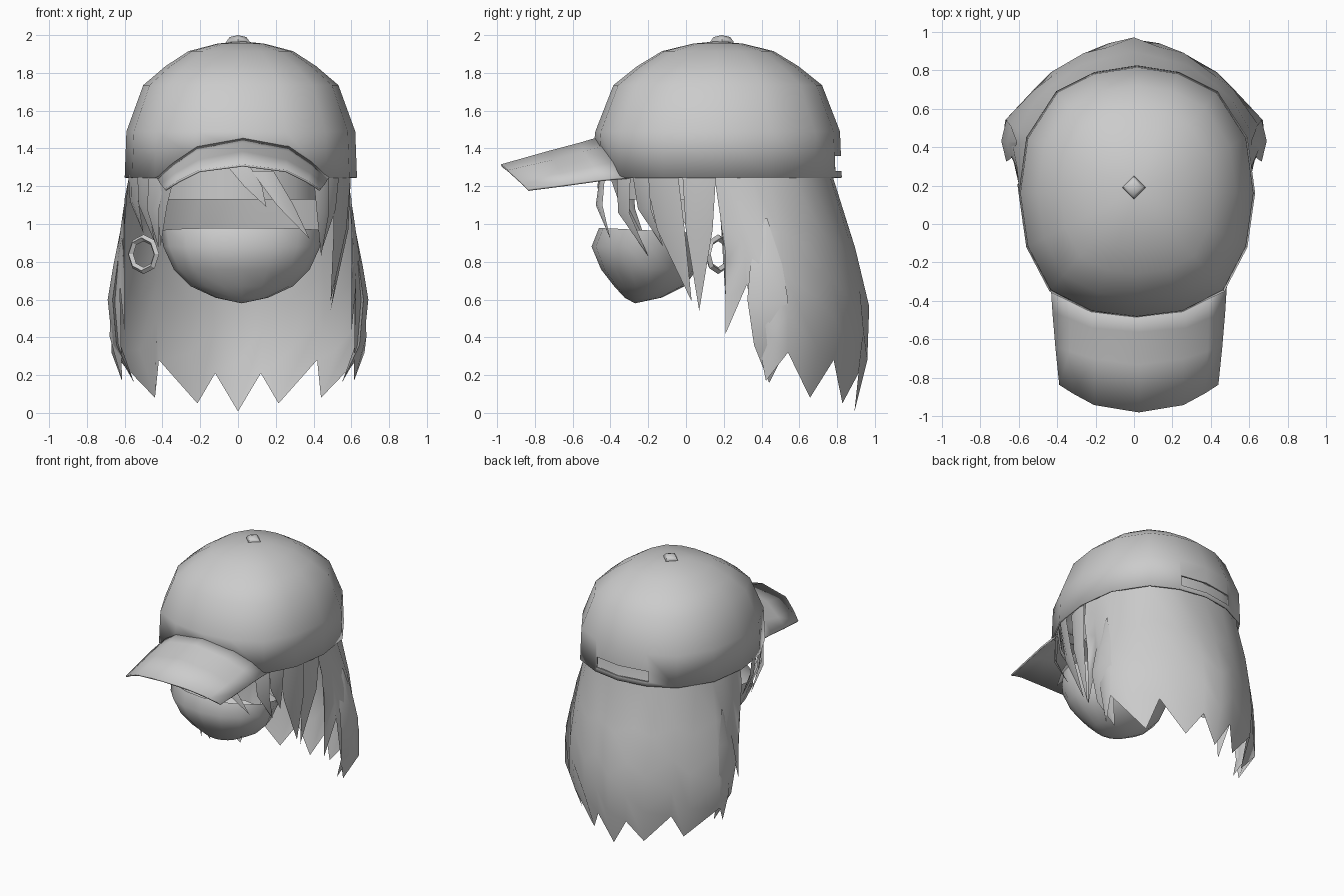
import bpy, bmesh, math
from mathutils import Vector

if "Cube" in bpy.data.objects:
    bpy.data.objects.remove(bpy.data.objects["Cube"])

CENTRE = Vector((0.0, 0.17, 0.0))


def make(name, rows, closed=False, caps=(False, False), smooth=40):
    """Skin rows of equal length into one surface."""
    bm = bmesh.new()
    vs = [[bm.verts.new(p) for p in r] for r in rows]
    n = len(rows[0])
    for a, b in zip(vs, vs[1:]):
        for i in range(n if closed else n - 1):
            j = (i + 1) % n
            bm.faces.new((a[i], a[j], b[j], b[i]))
    for want, r in zip(caps, (vs[0], vs[-1])):
        if want:
            bm.faces.new(r)
    bmesh.ops.remove_doubles(bm, verts=bm.verts, dist=0.0005)
    bmesh.ops.recalc_face_normals(bm, faces=bm.faces)
    me = bpy.data.meshes.new(name)
    bm.to_mesh(me)
    bm.free()
    ob = bpy.data.objects.new(name, me)
    bpy.context.collection.objects.link(ob)
    shade(ob, smooth)
    return ob


def shade(ob, angle):
    bpy.ops.object.select_all(action='DESELECT')
    ob.select_set(True)
    bpy.context.view_layer.objects.active = ob
    bpy.ops.object.shade_smooth_by_angle(angle=math.radians(angle))


def solid(ob, t, offset=-1):
    m = ob.modifiers.new("thickness", 'SOLIDIFY')
    m.thickness, m.offset = t, offset


def mirror_row(half):
    """Extend a half row that ends on x = 0 to the other side."""
    return half + [(-x, y, z) for x, y, z in reversed(half[:-1])]


# Cap crown: 16-sided rim, raised at the front where the brim joins
rim = [(0, .825, 1.245), (.22, .79, 1.245), (.42, .69, 1.245), (.575, .45, 1.245),
       (.615, .16, 1.245), (.575, -.12, 1.245), (.455, -.35, 1.245),
       (.24, -.46, 1.35), (0, -.49, 1.40)]
rim += [(-x, y, z) for x, y, z in reversed(rim[1:-1])]
rows = [[(x + .015, y, z) for x, y, z in rim]]
for s, h in ((.985, 1.49), (.84, 1.735), (.65, 1.835), (.45, 1.915), (.2, 1.955), (0, 1.968)):
    rows.append([(x * s + .015, CENTRE.y + (y - CENTRE.y) * s, h) for x, y, z in rim])
crown = make("cap_crown", rows, closed=True, smooth=60)
solid(crown, .012)

# Strap opening at the back of the cap
bpy.ops.mesh.primitive_cube_add(size=1, location=(0, .82, 1.32))
cutter = bpy.context.object
cutter.name = "strap_slot_cutter"
cutter.scale = (.44, .16, .08)
cutter.hide_render = True
cutter.hide_viewport = True
cut = crown.modifiers.new("slot", 'BOOLEAN')
cut.object, cut.solver = cutter, 'EXACT'

# Cap brim: arched from side to side, its root tucked just inside the crown
brim_half = [
    [(.455, -.30, 1.245), (.36, -.37, 1.33), (.24, -.435, 1.41), (0, -.46, 1.455)],
    [(.445, -.46, 1.23), (.36, -.49, 1.30), (.24, -.54, 1.38), (0, -.56, 1.425)],
    [(.43, -.64, 1.205), (.355, -.66, 1.265), (.23, -.70, 1.335), (0, -.73, 1.38)],
    [(.41, -.835, 1.18), (.34, -.88, 1.225), (.23, -.94, 1.28), (0, -.978, 1.31)]]
brim = make("cap_brim", [[(x + .025, y, z) for x, y, z in mirror_row(h)] for h in brim_half],
            smooth=60)
solid(brim, .012, 0)

# Cap button
bpy.ops.mesh.primitive_uv_sphere_add(segments=4, ring_count=4, radius=1, location=(0, .19, 1.965))
button = bpy.context.object
button.name = "cap_button"
button.scale = (.062, .062, .035)
shade(button, 60)

# Lower face: bowl-shaped jaw, open at the back and top
levels = [(.965, .43, -.46, .12), (.88, .415, -.50, .10), (.76, .36, -.45, .06),
          (.67, .27, -.38, -.01), (.61, .14, -.325, -.13), (.58, 0, -.27, -.27)]
rows = []
for z, w, f, b in levels:
    ring = []
    for k in range(16):
        a = math.tau * k / 16
        lift = .015 * math.sin(-a) if z > .95 else 0
        ring.append((w * math.cos(a) + .02, (f + b) / 2 + (b - f) / 2 * math.sin(a), z + lift))
    rows.append(ring)
jaw = make("jaw", rows, closed=True, smooth=60)
bm = bmesh.new()
bm.from_mesh(jaw.data)
bmesh.ops.delete(bm, geom=[f for f in bm.faces if f.calc_center_median().y > .03], context='FACES')
bm.to_mesh(jaw.data)
bm.free()

# Forehead band under the cap
arc = [(.43 * math.cos(a), -.36 * math.sin(a)) for a in [math.pi * k / 8 for k in range(9)]]
make("forehead", [[(x, y, z) for x, y in arc] for z in (1.13, 1.33)])

# Long back hair: each column is top x, y, then widest x, y, then end height
columns = [(.60, .15, .61, .25, .86), (.60, .20, .60, .21, .42), (.60, .28, .63, .33, .68),
           (.58, .36, .68, .44, .17), (.555, .45, .67, .54, .32), (.50, .58, .52, .70, .08),
           (.42, .67, .43, .79, .28), (.30, .75, .26, .89, .05), (.18, .785, .13, .94, .21),
           (0, .80, 0, .97, .008)]


def hair_point(c, z):
    w = min(max((1.25 - z) / .67, 0), 1)
    p = Vector((c[0], c[1], 0)).lerp(Vector((c[2], c[3], 0)), w)
    if z < .32:
        k = (.32 - z) / .31
        p.x *= 1 - .2 * k
        p.y *= 1 - .08 * k
    if z > 1.2:
        p = CENTRE.lerp(p, .945 if z > 1.3 else .965)
    return (p.x, p.y, z)


rows = [mirror_row([hair_point(c, 1.39) for c in columns])]
for f in (0, .3, .55, .78, 1):
    rows.append(mirror_row([hair_point(c, 1.24 + (c[4] - 1.24) * f) for c in columns]))
make("back_hair", rows, smooth=70)


def strand(name, pts, width, depth=.2):
    """Tapered diamond-section lock lying along the head."""
    rows = []
    for p, t in zip(pts, (1, .8, 0.001)):
        p = Vector(p)
        out = Vector((p.x, (p.y - CENTRE.y), 0)).normalized()
        side = Vector((-out.y, out.x, 0))
        w = width * t
        rows.append([p + side * w, p + out * w * depth, p - side * w, p - out * w * depth])
    return make(name, rows, closed=True, caps=(True, False), smooth=50)


# Fringe and side locks
locks = [
    ((.00, -.44, 1.31), (.08, -.46, 1.20), (.15, -.45, 1.09), .06),
    ((.13, -.44, 1.28), (.25, -.46, 1.10), (.38, -.40, .92), .06),
    ((.44, -.33, 1.26), (.45, -.33, 1.06), (.44, -.20, .83), .055),
    ((.50, -.24, 1.26), (.49, -.22, 1.08), (.45, -.12, .88), .055),
    ((.55, -.13, 1.26), (.54, -.08, .97), (.49, .03, .59), .10),
    ((.58, .07, 1.26), (.57, .07, .97), (.49, .07, .54), .09),
    ((-.37, -.38, 1.25), (-.40, -.33, 1.10), (-.41, -.20, .88), .04),
    ((-.43, -.32, 1.26), (-.45, -.30, 1.08), (-.42, -.20, .87), .055),
    ((-.50, -.21, 1.26), (-.50, -.18, 1.10), (-.44, -.10, .90), .055),
    ((-.55, -.06, 1.26), (-.55, -.03, 1.12), (-.50, .03, .95), .08)]
for i, (a, b, c, w) in enumerate(locks):
    strand("hair_lock_%d" % (i + 1), (a, b, c), w)

# Outer lock on each side, bulging over the back hair
for sx, label in ((1, "right"), (-1, "left")):
    lock_rows = []
    for x, y0, y1, z in ((.61, .42, .43, 1.03), (.66, .34, .51, .78), (.69, .325, .54, .60),
                         (.665, .36, .54, .36), (.55, .44, .442, .16)):
        m, d = (y0 + y1) / 2, (y1 - y0) * .12
        lock_rows.append([(sx * (x - d), y0, z), (sx * x, m, z),
                          (sx * (x - d), y1, z), (sx * (x - 2 * d), m, z)])
    make("outer_lock_" + label, lock_rows, closed=True, caps=(True, True), smooth=50)

# Hoop earring
bpy.ops.mesh.primitive_torus_add(major_segments=8, minor_segments=4, major_radius=.087,
                                 minor_radius=.018, location=(-.50, .17, .84),
                                 rotation=(math.pi / 2, 0, math.radians(-38)))
bpy.context.object.name = "hoop_earring"
